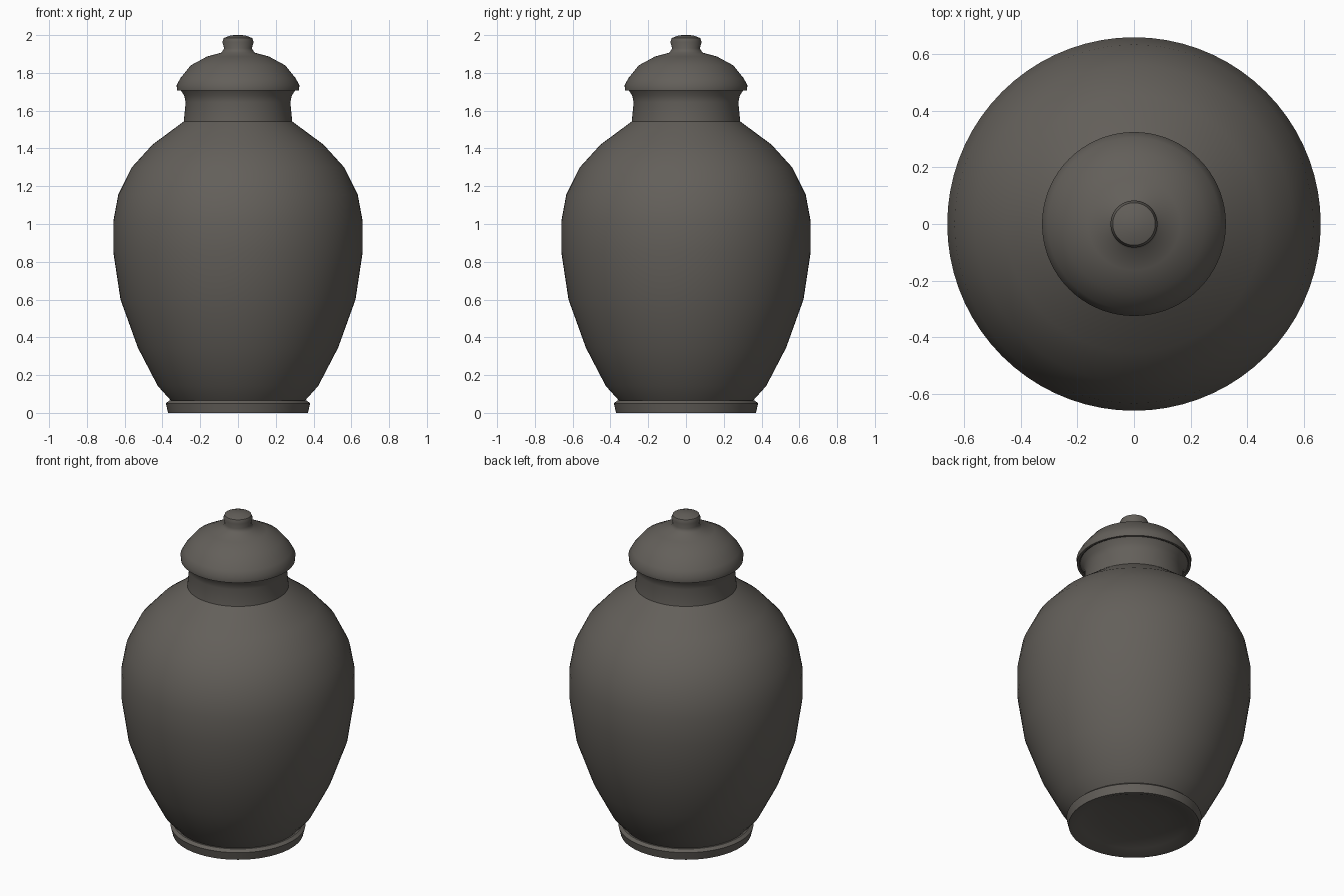
import bpy
import bmesh
import math

if "Cube" in bpy.data.objects:
    bpy.data.objects.remove(bpy.data.objects["Cube"])

SEGMENTS = 72

stone = bpy.data.materials.new("dark_warm_grey")
stone.diffuse_color = (0.125, 0.115, 0.102, 1.0)
stone.use_nodes = True
stone.node_tree.nodes["Principled BSDF"].inputs["Base Color"].default_value = stone.diffuse_color


def lathe(name, profile, angle=40):
    """Spin a (radius, height) profile about z; radius 0 becomes a pole."""
    bm = bmesh.new()
    verts = [bm.verts.new((r, 0, z)) for r, z in profile]
    edges = [bm.edges.new(pair) for pair in zip(verts, verts[1:])]
    bmesh.ops.spin(bm, geom=verts + edges, cent=(0, 0, 0), axis=(0, 0, 1),
                   angle=2 * math.pi, steps=SEGMENTS, use_duplicate=False)
    bmesh.ops.remove_doubles(bm, verts=bm.verts, dist=0.0005)
    bmesh.ops.recalc_face_normals(bm, faces=bm.faces)
    mesh = bpy.data.meshes.new(name)
    bm.to_mesh(mesh)
    bm.free()
    mesh.materials.append(stone)
    obj = bpy.data.objects.new(name, mesh)
    bpy.context.collection.objects.link(obj)
    bpy.ops.object.select_all(action='DESELECT')
    obj.select_set(True)
    bpy.context.view_layer.objects.active = obj
    bpy.ops.object.shade_smooth_by_angle(angle=math.radians(angle))
    return obj


# Jar: shallow hollow base, foot ring, belly, shoulder and flared neck
lathe("jar_body", [
    (0, 0.045), (0.18, 0.038), (0.30, 0.02), (0.35, 0.0),
    (0.37, 0.0), (0.382, 0.05), (0.365, 0.065), (0.355, 0.065),
    (0.425, 0.143), (0.53, 0.345), (0.622, 0.60), (0.66, 0.85),
    (0.66, 1.015), (0.634, 1.155), (0.562, 1.30), (0.453, 1.42),
    (0.287, 1.543), (0.277, 1.645), (0.285, 1.68), (0.305, 1.71),
    (0.0, 1.71)])

# Lid: stepped rim, dome and knob
lathe("lid", [
    (0, 1.715), (0.305, 1.715), (0.31, 1.707), (0.323, 1.707),
    (0.325, 1.735), (0.305, 1.772), (0.25, 1.84), (0.163, 1.887),
    (0.088, 1.907), (0.073, 1.93), (0.083, 1.963), (0.075, 1.985),
    (0.035, 1.999), (0, 2.0)], angle=50)
